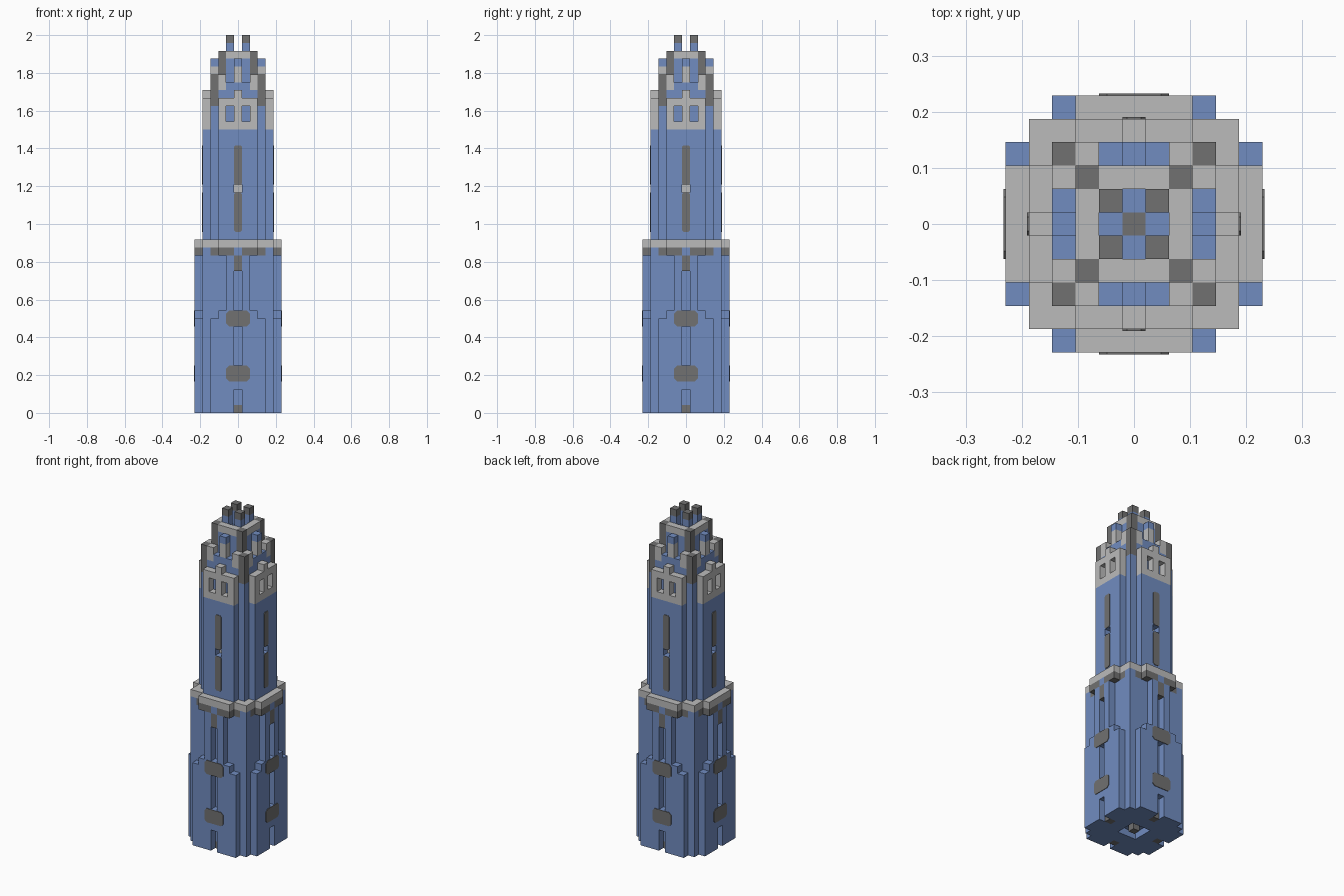
import bpy
import bmesh
from mathutils import Matrix, Vector

if "Cube" in bpy.data.objects:
    bpy.data.objects.remove(bpy.data.objects["Cube"])

U = 1 / 24  # block size


def make_material(name, rgb):
    mat = bpy.data.materials.new(name)
    mat.use_nodes = True
    mat.diffuse_color = (*rgb, 1)
    mat.node_tree.nodes["Principled BSDF"].inputs["Base Color"].default_value = (*rgb, 1)
    return mat


MATS = [make_material("slate_blue", (0.165, 0.265, 0.53)),
        make_material("light_stone", (0.5, 0.5, 0.5)),
        make_material("dark_stone", (0.165, 0.165, 0.165))]
BLUE, LIGHT, DARK = range(3)
blocks = {}


def fill(color, xs, ys, zs):
    """Fill blocks (inclusive x and y, z up to its top), mirrored on all four sides; None carves."""
    for x in range(xs[0], xs[1] + 1):
        for y in range(ys[0], ys[1] + 1):
            for z in range(*zs):
                for a, b in ((x, y), (y, x)):
                    for cell in ((a, b, z), (-a, b, z), (a, -b, z), (-a, -b, z)):
                        if color is None:
                            blocks.pop(cell, None)
                        else:
                            blocks[cell] = color


# Base: core, stepped buttresses and fins
fill(BLUE, (0, 4), (0, 4), (0, 21))
fill(BLUE, (3, 3), (5, 5), (0, 12))
fill(BLUE, (0, 2), (5, 5), (0, 13))
fill(BLUE, (0, 1), (5, 5), (13, 21))
fill(DARK, (1, 2), (5, 5), (20, 21))
fill(DARK, (3, 3), (4, 4), (20, 21))
fill(DARK, (0, 0), (5, 5), (18, 20))
# Doors, slits and the pit underneath
for low, high in ((0, 3), (6, 11), (13, 18)):
    fill(None, (0, 0), (5, 5), (low, high))
fill(DARK, (0, 0), (4, 4), (0, 1))
fill(None, (0, 1), (0, 1), (0, 1))
fill(DARK, (0, 0), (0, 0), (0, 1))
# Ledge
fill(LIGHT, (0, 4), (0, 4), (21, 22))
fill(LIGHT, (0, 2), (5, 5), (21, 22))
# Shaft with a lookout on each side
fill(BLUE, (0, 3), (0, 3), (22, 39))
fill(BLUE, (0, 2), (4, 4), (22, 36))
fill(None, (0, 0), (4, 4), (28, 29))
fill(LIGHT, (0, 0), (3, 3), (28, 29))
# Battlement walls with paired windows
fill(LIGHT, (0, 2), (4, 4), (36, 40))
fill(LIGHT, (0, 0), (4, 4), (40, 41))
fill(None, (1, 1), (4, 4), (37, 39))
# Crown
fill(BLUE, (0, 2), (0, 2), (39, 45))
fill(BLUE, (0, 1), (3, 3), (39, 42))
fill(BLUE, (2, 2), (3, 3), (39, 41))
fill(LIGHT, (2, 2), (3, 3), (41, 43))
fill(LIGHT, (0, 0), (3, 3), (42, 44))
fill(BLUE, (0, 0), (3, 3), (44, 45))
fill(DARK, (3, 3), (3, 3), (39, 43))
fill(LIGHT, (0, 1), (2, 2), (45, 46))
fill(DARK, (2, 2), (2, 2), (43, 46))
# Top pinnacles
fill(DARK, (0, 0), (0, 0), (44, 45))
fill(BLUE, (1, 1), (1, 1), (45, 47))
fill(DARK, (1, 1), (1, 1), (47, 48))


def finish(name, bm):
    mesh = bpy.data.meshes.new(name)
    bm.to_mesh(mesh)
    bm.free()
    for mat in MATS:
        mesh.materials.append(mat)
    obj = bpy.data.objects.new(name, mesh)
    bpy.context.collection.objects.link(obj)


def skin(name, low, high):
    """Mesh the exposed sides of the blocks between two heights."""
    bm = bmesh.new()
    verts = {}

    def vert(p):
        key = tuple(round(c * 2) for c in p)
        if key not in verts:
            verts[key] = bm.verts.new(p * U)
        return verts[key]

    for (x, y, z), color in blocks.items():
        if not low <= z < high:
            continue
        center = Vector((x, y, z + 0.5))
        for axis in range(3):
            for sign in (-1, 1):
                n = Vector((0, 0, 0))
                n[axis] = sign
                if (x + int(n.x), y + int(n.y), z + int(n.z)) in blocks:
                    continue
                s = Vector((n.y, n.z, n.x))
                t = n.cross(s)
                mid = center + n / 2
                corners = [mid + (s * i + t * j) / 2
                           for i, j in ((-1, -1), (1, -1), (1, 1), (-1, 1))]
                bm.faces.new([vert(p) for p in corners]).material_index = color
    bmesh.ops.dissolve_limit(bm, angle_limit=0.01, verts=bm.verts[:], edges=bm.edges[:],
                             delimit={'MATERIAL'})
    finish(name, bm)


skin("base", 0, 21)
skin("ledge", 21, 22)
skin("shaft", 22, 36)
skin("battlements", 36, 41)
skin("crown", 41, 45)
skin("pinnacles", 45, 48)


def plates(name, half, low, high, depth, cut):
    """Thin dark plates with clipped corners, one on each side."""
    bm = bmesh.new()
    outline = [(-half + cut, low), (half - cut, low), (half, low + cut), (half, high - cut),
               (half - cut, high), (-half + cut, high), (-half, high - cut), (-half, low + cut)]
    for k in range(4):
        turn = Matrix.Rotation(k * 1.5707963, 3, 'Z')
        front = [bm.verts.new(turn @ Vector((x, -depth - 0.08, z)) * U) for x, z in outline]
        back = [bm.verts.new(turn @ Vector((x, -depth, z)) * U) for x, z in outline]
        bm.faces.new(front)
        for i in range(len(front)):
            j = (i + 1) % len(front)
            bm.faces.new((front[j], front[i], back[i], back[j]))
    for face in bm.faces:
        face.material_index = DARK
    finish(name, bm)


# Painted medallions and long stripes
plates("lower_medallions", 1.5, 4, 6, 5.5, 0.35)
plates("upper_medallions", 1.5, 11, 13, 5.5, 0.35)
plates("lower_stripes", 0.5, 23, 28, 4.5, 0.2)
plates("upper_stripes", 0.5, 29, 34, 4.5, 0.2)
